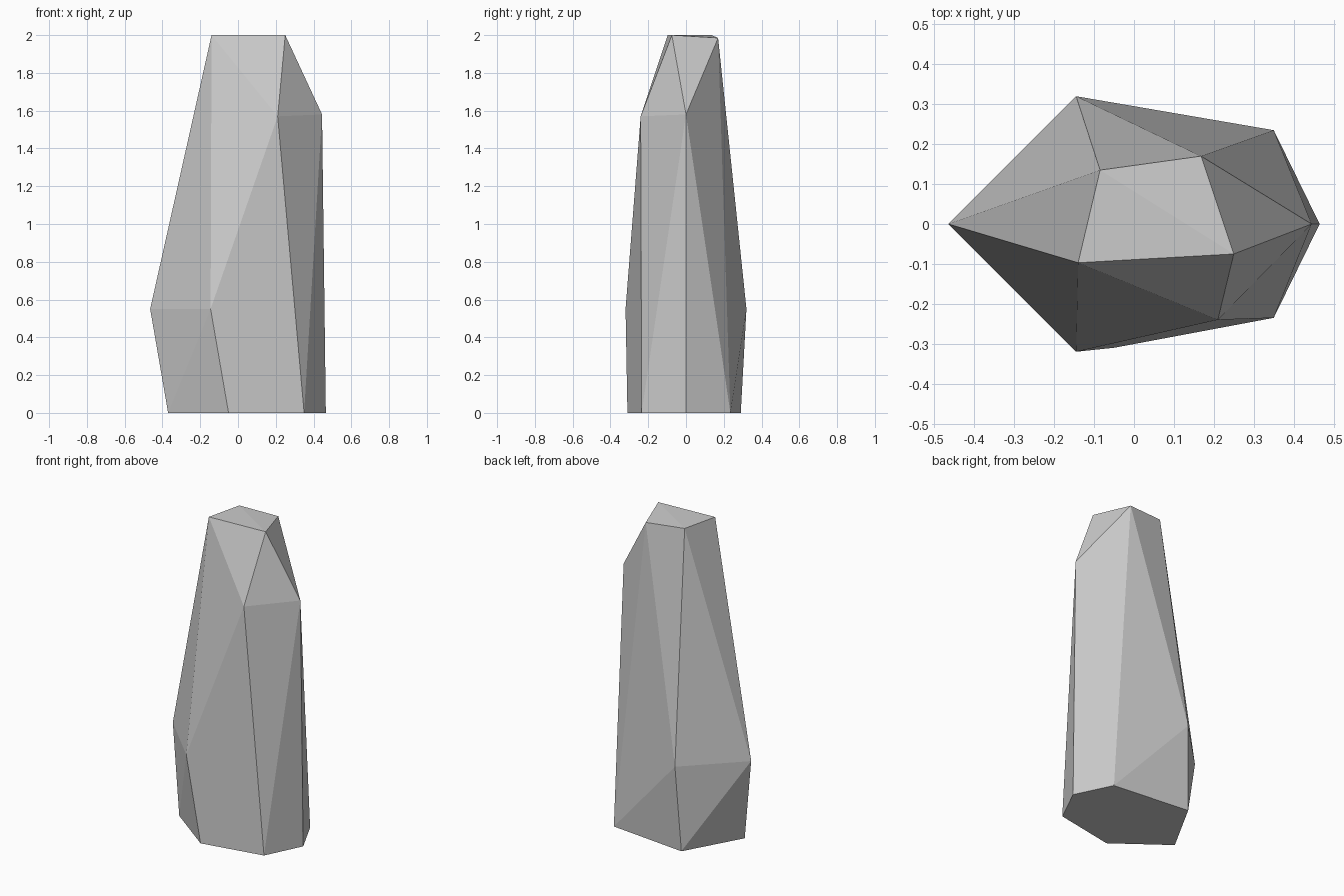
import bpy, bmesh, random
from mathutils import Vector

if "Cube" in bpy.data.objects:
    bpy.data.objects.remove(bpy.data.objects["Cube"])

# Rings of corner points of the faceted pillar, bottom to top
FOOT = [(-0.37, -0.07), (-0.05, -0.31), (0.35, -0.235), (0.465, 0), (0.35, 0.235), (-0.17, 0.29)]
WAIST = [(-0.465, 0), (-0.145, -0.32), (-0.145, 0.32)]
corners = [(x, y, 0) for x, y in FOOT] + [(x, y, 0.55) for x, y in WAIST]
corners += [(0.21, -0.24, 1.57), (0.445, 0, 1.58)]                      # shoulder
corners += [(-0.14, -0.097, 2), (0.25, -0.075, 2), (0.168, 0.17, 1.985), (-0.085, 0.135, 2)]  # top


def pillar():
    bm = bmesh.new()
    for c in corners:
        bm.verts.new(c)
    bmesh.ops.convex_hull(bm, input=bm.verts[:])
    bm.normal_update()
    return bm


# Shard centres: a jittered stack of points through the pillar
random.seed(4)
seeds = [Vector((sx * 0.2 + random.uniform(-0.1, 0.1), sy * 0.13 + random.uniform(-0.08, 0.08),
                 0.2 + 0.4 * k + random.uniform(-0.13, 0.13)))
         for k in range(5) for sx in (-1, 1) for sy in (-1, 1)]

# Break the solid pillar into tightly fitting closed shards
for i, p in enumerate(seeds):
    bm = pillar()
    for q in seeds:
        if q is p or not bm.verts:
            continue
        cut = bmesh.ops.bisect_plane(bm, geom=bm.verts[:] + bm.edges[:] + bm.faces[:],
                                     plane_co=(p + q) / 2, plane_no=(q - p).normalized(),
                                     clear_outer=True)
        rim = [e for e in cut['geom_cut'] if isinstance(e, bmesh.types.BMEdge)]
        if len(rim) > 2:
            bmesh.ops.contextual_create(bm, geom=rim)
    if bm.faces:
        bmesh.ops.recalc_face_normals(bm, faces=bm.faces[:])
        name = f"rock_shard_{i + 1:02d}"
        mesh = bpy.data.meshes.new(name)
        bm.to_mesh(mesh)
        bpy.context.collection.objects.link(bpy.data.objects.new(name, mesh))
    bm.free()
